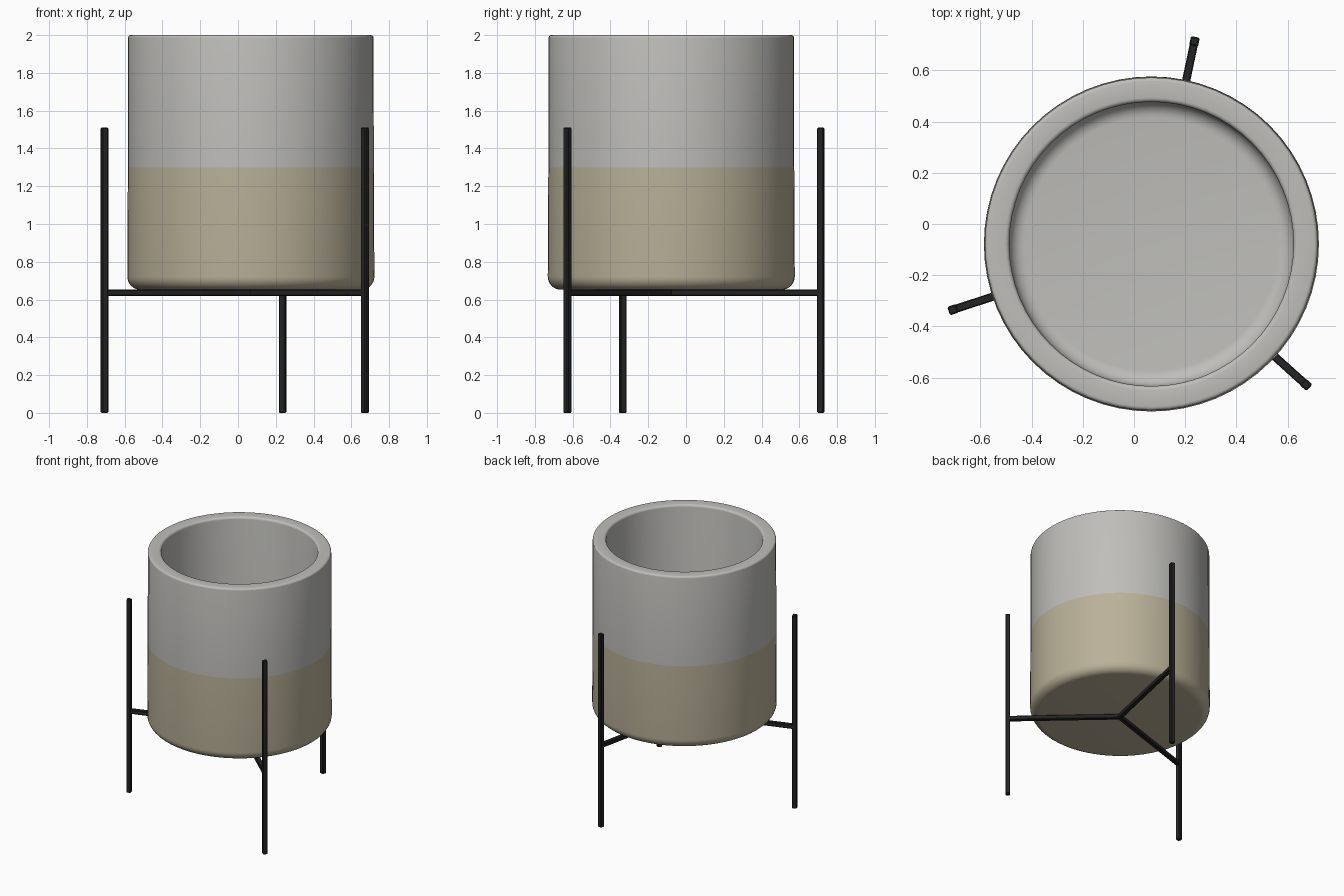
import bpy, bmesh, math
from mathutils import Matrix, Vector

if "Cube" in bpy.data.objects:
    bpy.data.objects.remove(bpy.data.objects["Cube"])


def material(name, rgb):
    m = bpy.data.materials.new(name)
    m.diffuse_color = (*rgb, 1)
    m.use_nodes = True
    m.node_tree.nodes["Principled BSDF"].inputs["Base Color"].default_value = m.diffuse_color
    return m


GREY = material("pale grey ceramic", (0.52, 0.515, 0.49))
TAN = material("sand glaze", (0.49, 0.44, 0.315))
BLACK = material("black metal", (0.017, 0.017, 0.018))


def finish(bm, name, mats):
    me = bpy.data.meshes.new(name)
    bmesh.ops.recalc_face_normals(bm, faces=bm.faces)
    bm.to_mesh(me)
    bm.free()
    ob = bpy.data.objects.new(name, me)
    bpy.context.collection.objects.link(ob)
    for m in mats:
        me.materials.append(m)
    return ob


def arc(cx, cz, r, a0, a1, n=6):
    pts = []
    for i in range(n + 1):
        a = math.radians(a0 + (a1 - a0) * i / n)
        pts.append((cx + r * math.cos(a), cz + r * math.sin(a)))
    return pts


# Pot: one lathed profile, outer wall, rim, inner wall and floor
profile = [(0, 0.652)] + arc(0.584, 0.722, 0.07, -90, 0, 8)
profile += [(0.651, 1.30)] + arc(0.635, 1.985, 0.015, 0, 90, 4)
profile += arc(0.572, 1.983, 0.017, 90, 180, 4)
profile += arc(0.495, 0.81, 0.06, 0, -90, 6) + [(0, 0.75)]
bm = bmesh.new()
verts = [bm.verts.new((r, 0, z)) for r, z in profile]
edges = [bm.edges.new(p) for p in zip(verts, verts[1:])]
bmesh.ops.spin(bm, geom=verts + edges, cent=(0, 0, 0), axis=(0, 0, 1),
               angle=math.tau, steps=64, use_merge=True)
bmesh.ops.remove_doubles(bm, verts=bm.verts, dist=1e-5)
# Sand glaze on the lower outside only
for f in bm.faces:
    c = f.calc_center_median()
    outside = math.hypot(c.x, c.y) > 0.6 or c.z < 0.72
    f.material_index = 1 if c.z < 1.3 and outside else 0
    f.smooth = True
pot = finish(bm, "pot", [GREY, TAN])
pot.location = (0.068, -0.078, 0)

# Stand: three square posts joined by bars meeting under the pot
CENTRE = Vector((0.067, -0.083, 0))


def box(name, size, loc, angle, bevel):
    bm = bmesh.new()
    bmesh.ops.create_cube(bm, size=1)
    bmesh.ops.scale(bm, vec=size, verts=bm.verts)
    bmesh.ops.translate(bm, vec=loc, verts=bm.verts)
    bmesh.ops.bevel(bm, geom=bm.edges[:], offset=bevel, segments=1, affect='EDGES')
    bmesh.ops.rotate(bm, cent=(0, 0, 0), matrix=Matrix.Rotation(angle, 3, 'Z'), verts=bm.verts)
    ob = finish(bm, name, [BLACK])
    ob.location = CENTRE
    return ob


for i in range(3):
    a = math.radians(78 + 120 * i)
    box(f"leg_{i + 1}", (0.035, 0.035, 1.51), (0.814, 0, 0.755), a, 0.005)
    box(f"support_bar_{i + 1}", (0.81, 0.032, 0.033), (0.40, 0, 0.636), a, 0.004)

bpy.ops.object.select_all(action='DESELECT')
pot.select_set(True)
bpy.context.view_layer.objects.active = pot
bpy.ops.object.shade_smooth_by_angle(angle=math.radians(35))
